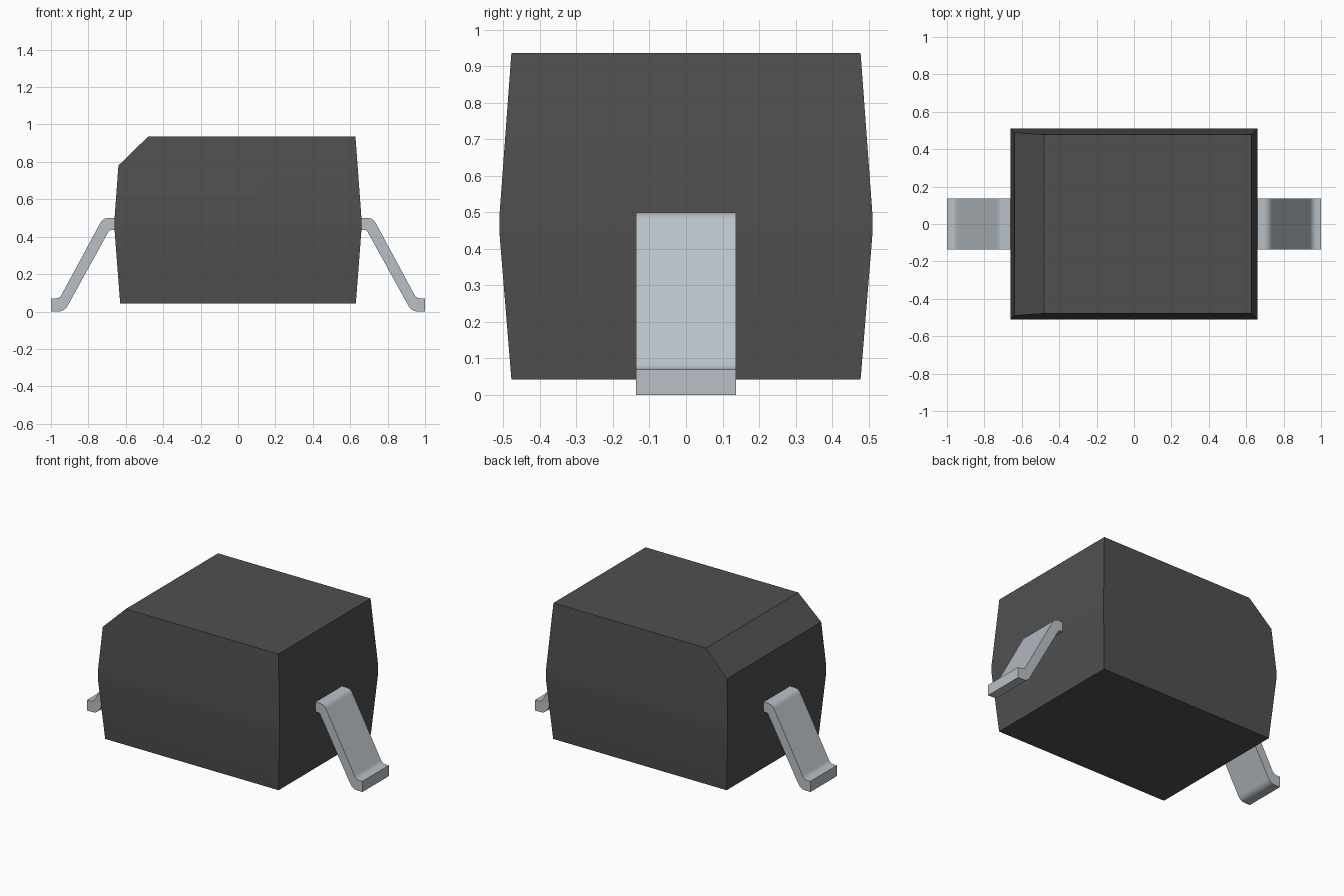
import bpy, bmesh
from mathutils import Vector

cube = bpy.data.objects.get("Cube")
if cube:
    bpy.data.objects.remove(cube, do_unlink=True)


def make_material(name, rgb, roughness):
    mat = bpy.data.materials.new(name)
    mat.use_nodes = True
    mat.diffuse_color = (*rgb, 1)
    bsdf = mat.node_tree.nodes["Principled BSDF"]
    bsdf.inputs["Base Color"].default_value = (*rgb, 1)
    bsdf.inputs["Roughness"].default_value = roughness
    return mat


def finish(bm, name, mat):
    """Turn a bmesh into a smooth-by-angle object with one material."""
    bmesh.ops.recalc_face_normals(bm, faces=bm.faces)
    mesh = bpy.data.meshes.new(name)
    bm.to_mesh(mesh)
    bm.free()
    mesh.materials.append(mat)
    obj = bpy.data.objects.new(name, mesh)
    bpy.context.collection.objects.link(obj)
    bpy.ops.object.select_all(action='DESELECT')
    obj.select_set(True)
    bpy.context.view_layer.objects.active = obj
    bpy.ops.object.shade_smooth_by_angle(angle=0.5)
    return obj


def rounded(corners, steps=5):
    """Round each (x, z, setback) corner with a short curve."""
    pts = []
    count = len(corners)
    for i, (x, z, setback) in enumerate(corners):
        p = Vector((x, z))
        if setback == 0:
            pts.append(p)
            continue
        a = p + (Vector(corners[i - 1][:2]) - p).normalized() * setback
        b = p + (Vector(corners[(i + 1) % count][:2]) - p).normalized() * setback
        for s in range(steps + 1):
            t = s / steps
            pts.append(a * (1 - t) ** 2 + p * 2 * t * (1 - t) + b * t ** 2)
    return pts


black = make_material("black plastic", (0.08, 0.08, 0.08), 0.6)
metal = make_material("tinned metal", (0.48, 0.53, 0.57), 0.4)

# Body: stacked rectangles, widest in a narrow band at the middle
bm = bmesh.new()
rings = []
for hx, hy, z in [(0.63, 0.478, 0.043), (0.66, 0.51, 0.435),
                  (0.66, 0.51, 0.5), (0.628, 0.478, 0.936)]:
    rings.append([bm.verts.new((sx * hx, sy * hy, z))
                  for sx, sy in [(-1, -1), (1, -1), (1, 1), (-1, 1)]])
bm.faces.new(rings[0])
bm.faces.new(rings[-1])
for low, high in zip(rings, rings[1:]):
    for i in range(4):
        j = (i + 1) % 4
        bm.faces.new((low[i], low[j], high[j], high[i]))

# Slanted edge along the upper right side marks the polarity
cut = bmesh.ops.bisect_plane(
    bm, geom=bm.verts[:] + bm.edges[:] + bm.faces[:],
    plane_co=(-0.48, 0, 0.936), plane_no=(-0.156, 0, 0.16), clear_outer=True)
bmesh.ops.edgeloop_fill(
    bm, edges=[e for e in cut["geom_cut"] if isinstance(e, bmesh.types.BMEdge)])
finish(bm, "body", black)

# Leads: bent strip profile extruded across y
lead_profile = rounded([
    (0.60, 0.50, 0), (0.722, 0.50, 0.03), (0.954, 0.07, 0.025), (1.0, 0.07, 0),
    (1.0, 0.0, 0), (0.928, 0.0, 0.035), (0.688, 0.435, 0.01), (0.60, 0.435, 0)])
for side, name in [(1, "left_lead"), (-1, "right_lead")]:
    bm = bmesh.new()
    face = bm.faces.new([bm.verts.new((side * p.x, -0.137, p.y))
                         for p in lead_profile])
    ext = bmesh.ops.extrude_face_region(bm, geom=[face], use_keep_orig=True)
    bmesh.ops.translate(
        bm, vec=(0, 0.274, 0),
        verts=[v for v in ext["geom"] if isinstance(v, bmesh.types.BMVert)])
    finish(bm, name, metal)
